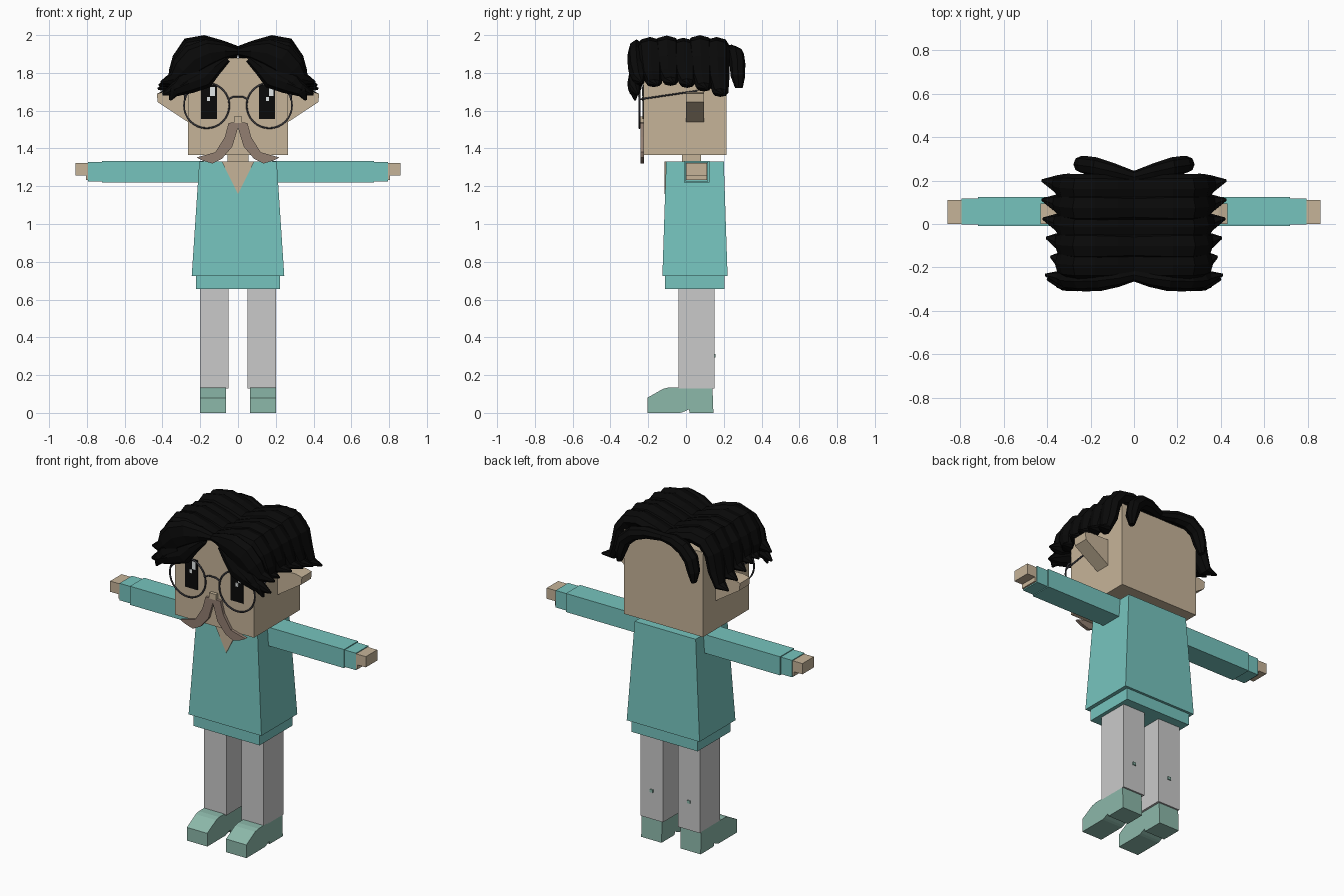
import bpy, bmesh
from mathutils import Vector
from math import cos, sin, pi

cube = bpy.data.objects.get("Cube")
if cube:
    bpy.data.objects.remove(cube, do_unlink=True)


def material(name, *srgb):
    m = bpy.data.materials.new(name)
    col = tuple((c / 255 / 12.92) if c < 11 else ((c / 255 + 0.055) / 1.055) ** 2.4 for c in srgb) + (1,)
    m.use_nodes = True
    m.diffuse_color = col
    node = m.node_tree.nodes["Principled BSDF"]
    node.inputs["Base Color"].default_value = col
    node.inputs["Roughness"].default_value = 0.9
    return m


teal = material("teal_cloth", 118, 196, 190)
skin = material("skin", 198, 180, 153)
grey = material("grey_cloth", 202, 202, 202)
green = material("green_leather", 140, 184, 170)
black = material("black", 9, 9, 9)
brown = material("brown_whiskers", 146, 126, 113)
wire = material("dark_wire", 62, 62, 68)
white = material("white", 235, 240, 240)
SIDES = (("left", 1), ("right", -1))


def finish(name, bm, mat):
    bmesh.ops.recalc_face_normals(bm, faces=bm.faces)
    me = bpy.data.meshes.new(name)
    bm.to_mesh(me)
    bm.free()
    me.materials.append(mat)
    ob = bpy.data.objects.new(name, me)
    bpy.context.collection.objects.link(ob)
    return ob


def loft(name, rings, mat):
    """Skin a list of equal rings and cap both ends."""
    bm = bmesh.new()
    rows = [[bm.verts.new(p) for p in ring] for ring in rings]
    n = len(rows[0])
    for a, b in zip(rows, rows[1:]):
        for i in range(n):
            bm.faces.new((a[i], a[(i + 1) % n], b[(i + 1) % n], b[i]))
    bm.faces.new(rows[0])
    bm.faces.new(rows[-1])
    return finish(name, bm, mat)


def rect(x0, x1, y0, y1, z):
    return [(x0, y0, z), (x1, y0, z), (x1, y1, z), (x0, y1, z)]


def box(name, x, y, z, mat, s=1):
    return loft(name, [rect(s * x[0], s * x[1], *y, h) for h in z], mat)


def prism_y(name, pts, y0, y1, mat, s=1):
    return loft(name, [[(s * x, y, z) for x, z in pts] for y in (y0, y1)], mat)


def prism_x(name, pts, x0, x1, mat, s=1):
    return loft(name, [[(s * x, y, z) for y, z in pts] for x in (x0, x1)], mat)


def lock(name, path, s):
    """Tapered lock of hair; path rows are x, y, z, half depth, half thickness."""
    pts = [Vector((s * p[0], p[1], p[2])) for p in path]
    rings = []
    for i, p in enumerate(pts):
        t = pts[min(i + 1, len(pts) - 1)] - pts[max(i - 1, 0)]
        n = Vector((-t.z, 0, t.x)).normalized()
        a, b = path[i][3:]
        rings.append([p + Vector((0, a * cos(k * pi / 4), 0)) + n * (b * sin(k * pi / 4))
                      for k in range(8)])
    return loft(name, rings, black)


def wire_curve(name, pts, cyclic=False):
    cu = bpy.data.curves.new(name, "CURVE")
    cu.dimensions = "3D"
    cu.bevel_depth = 0.005
    cu.bevel_resolution = 1
    sp = cu.splines.new("POLY")
    sp.points.add(len(pts) - 1)
    for q, p in zip(sp.points, pts):
        q.co = (*p, 1)
    sp.use_cyclic_u = cyclic
    cu.materials.append(wire)
    ob = bpy.data.objects.new(name, cu)
    bpy.context.collection.objects.link(ob)


# Shirt, neck and head
loft("shirt", [rect(-.245, .245, -.125, .22, .725), rect(-.205, .205, -.105, .2, 1.33)], teal)
box("shirt_hem", (-.222, .222), (-.11, .205), (.655, .73), teal)
prism_y("neckline", [(-.085, 1.33), (.085, 1.33), (0, 1.16)], -.114, -.105, skin)
box("neck", (-.055, .055), (-.02, .08), (1.3, 1.38), skin)
box("head", (-.265, .265), (-.225, .215), (1.365, 1.88), skin)
box("nose", (-.022, .022), (-.245, -.22), (1.535, 1.57), skin)

ear = [(.25, 1.53), (.425, 1.645), (.43, 1.69), (.39, 1.7), (.25, 1.7)]
shoe = [(-.205, 0), (-.205, .08), (-.12, .128), (-.09, .135), (.14, .135),
        (.145, 0), (.02, 0), (.015, .018), (-.015, .005), (-.03, 0)]
whisker = [(0, 1.54), (.05, 1.535), (.07, 1.46), (.12, 1.38), (.22, 1.352),
           (.185, 1.335), (.135, 1.32), (.085, 1.345), (.03, 1.41), (0, 1.51)]

for side, s in SIDES:
    # Limbs
    box(side + "_sleeve", (.18, .72), (-.01, .125), (1.22, 1.333), teal, s)
    box(side + "_cuff", (.7, .795), (-.003, .117), (1.225, 1.328), teal, s)
    box(side + "_hand", (.78, .86), (0, .11), (1.258, 1.323), skin, s)
    box(side + "_palm", (.78, .805), (0, .11), (1.232, 1.3), skin, s)
    box(side + "_trouser", (.05, .2), (-.04, .15), (.13, .67), grey, s)
    box(side + "_button", (.115, .135), (.15, .156), (.293, .311), green, s)
    prism_x(side + "_shoe", shoe, .063, .2, green, s)
    # Face
    prism_y(side + "_ear", ear, 0, .095, skin, s)
    prism_y(side + "_moustache", whisker, -.242, -.222, brown, s)
    box(side + "_eye", (.112, .196), (-.23, -.224), (1.555, 1.735), black, s)
    c = s * .155
    box(side + "_eye_glint", (c + .008, c + .032), (-.234, -.229), (1.677, 1.725), white)
    box(side + "_eye_spark", (c - .008, c + .008), (-.234, -.229), (1.65, 1.672), white)
    # Spectacles
    wire_curve(side + "_lens_rim", [(s * .166 + .12 * cos(k * pi / 16), -.246,
                                     1.627 + .12 * sin(k * pi / 16)) for k in range(32)], True)
    wire_curve(side + "_temple", [(s * .28, -.246, 1.66), (s * .285, .06, 1.705)])
wire_curve("bridge", [(-.055, -.246, 1.658), (-.025, -.248, 1.674),
                      (.025, -.248, 1.674), (.055, -.246, 1.658)])

# Crown hair: overlapping locks from the middle parting to flared tips
for side, s in SIDES:
    for i in range(5):
        y = -.19 + .088 * i
        dz = (0, .008, -.004, .01, 0)[i]
        out = (-.035, -.015, 0, .005, .005)[i]
        low = (0, .01, 0, -.02, -.05)[i]
        lock(f"{side}_crown_lock_{i + 1}", [
            (0, y, 1.9 + dz, .06, .03), (.08, y, 1.925 + dz, .064, .035),
            (.18, y, 1.945 + dz, .068, .045), (.255, y, 1.93 + dz, .068, .05),
            (.305, y + .005, 1.87, .065, .045),
            (.325, y + .01, 1.8 + low / 2, .058, .042),
            (.355 + out / 2, y + .02, 1.745 + low, .042, .03),
            (.42 + out, y + .038, 1.735 + low, .006, .006)], s)
    # Fringe, swept aside from the parting
    lock(side + "_fringe_upper", [
        (0, -.235, 1.912, .03, .018), (.07, -.25, 1.915, .04, .045),
        (.15, -.262, 1.905, .046, .075), (.23, -.265, 1.87, .046, .085),
        (.29, -.26, 1.81, .045, .075), (.34, -.25, 1.765, .035, .04),
        (.41, -.235, 1.75, .006, .006)], s)
    lock(side + "_fringe_lower", [
        (.06, -.245, 1.88, .025, .025), (.125, -.26, 1.83, .035, .045),
        (.18, -.265, 1.775, .04, .06), (.26, -.27, 1.745, .04, .055),
        (.33, -.272, 1.715, .035, .04), (.4, -.255, 1.685, .006, .006)], s)
    lock(side + "_fringe_curl", [
        (.2, -.26, 1.8, .04, .05), (.29, -.275, 1.75, .035, .05),
        (.34, -.275, 1.7, .025, .03), (.36, -.27, 1.655, .005, .006)], s)
    # Nape locks hanging behind the head
    lock(side + "_nape_lock", [
        (0, .215, 1.905, .03, .025), (.09, .24, 1.915, .04, .035),
        (.17, .262, 1.9, .045, .042), (.225, .272, 1.85, .042, .042),
        (.245, .275, 1.78, .038, .035), (.25, .28, 1.72, .02, .015)], s)
